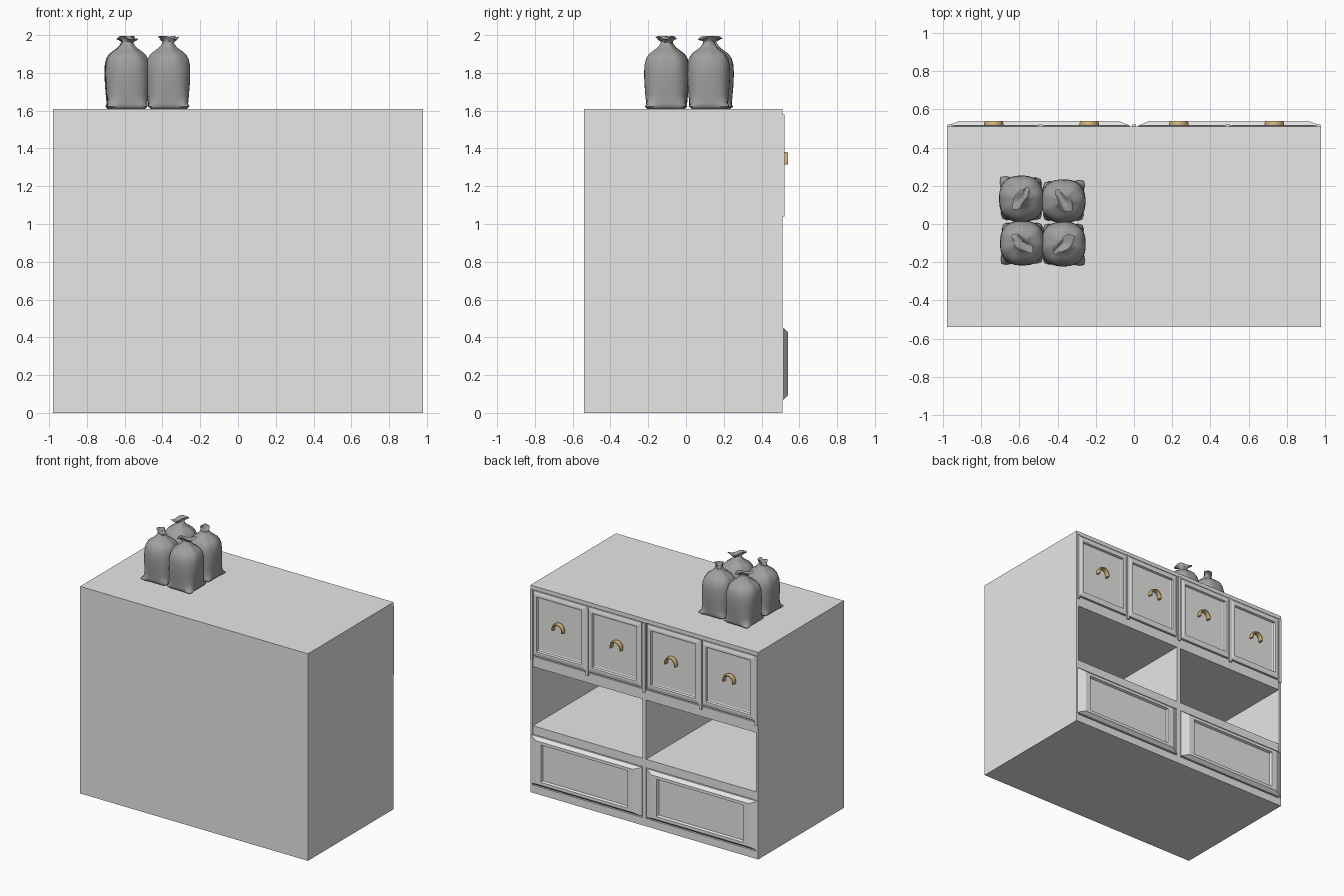
import bpy, bmesh, math

if "Cube" in bpy.data.objects:
    bpy.data.objects.remove(bpy.data.objects["Cube"])


def material(name, rgb):
    m = bpy.data.materials.new(name)
    m.diffuse_color = (*rgb, 1)
    m.use_nodes = True
    m.node_tree.nodes["Principled BSDF"].inputs["Base Color"].default_value = m.diffuse_color
    return m


GREY = material("cabinet_grey", (0.8, 0.8, 0.785))
DARK = material("sack_grey", (0.35, 0.35, 0.345))
GOLD = material("handle_gold", (0.68, 0.47, 0.20))


def finish(name, bm, mat, smooth=None):
    bmesh.ops.recalc_face_normals(bm, faces=bm.faces)
    me = bpy.data.meshes.new(name)
    bm.to_mesh(me)
    bm.free()
    me.materials.append(mat)
    ob = bpy.data.objects.new(name, me)
    bpy.context.collection.objects.link(ob)
    if smooth:
        bpy.ops.object.select_all(action='DESELECT')
        ob.select_set(True)
        bpy.context.view_layer.objects.active = ob
        bpy.ops.object.shade_smooth_by_angle(angle=math.radians(smooth))
    return ob


def box(name, x0, x1, y0, y1, z0, z1, mat=GREY):
    bm = bmesh.new()
    bmesh.ops.create_cube(bm, size=1)
    for v in bm.verts:
        v.co = ((x0 + x1) / 2 + v.co.x * (x1 - x0),
                (y0 + y1) / 2 + v.co.y * (y1 - y0),
                (z0 + z1) / 2 + v.co.z * (z1 - z0))
    return finish(name, bm, mat)


def loft(bm, rings):
    """Skin closed rings of points and cap both ends."""
    rows = [[bm.verts.new(p) for p in ring] for ring in rings]
    n = len(rows[0])
    for a, b in zip(rows, rows[1:]):
        for i in range(n):
            j = (i + 1) % n
            bm.faces.new((a[i], a[j], b[j], b[i]))
    bm.faces.new(rows[0])
    bm.faces.new(rows[-1])


def framed_panel(name, x0, x1, z0, z1, steps):
    """Moulded front from concentric rectangles: (inset x, inset z, y)."""
    bm = bmesh.new()
    loft(bm, [[(x0 + a, y, z0 + b), (x1 - a, y, z0 + b),
               (x1 - a, y, z1 - b), (x0 + a, y, z1 - b)] for a, b, y in steps])
    return finish(name, bm, GREY)


# Cabinet carcass, open toward +y
for s, label in ((-1, "left"), (1, "right")):
    xa, xb = sorted((s * 0.96, s * 0.98))
    box(label + "_side", xa, xb, -0.54, 0.512, 0, 1.61)
box("cabinet_top", -0.96, 0.96, -0.54, 0.512, 1.58, 1.61)
box("cabinet_bottom", -0.96, 0.96, -0.54, 0.512, 0, 0.06)
box("plain_wall", -0.96, 0.96, -0.54, -0.52, 0.06, 1.58)
box("centre_divider", -0.015, 0.015, -0.52, 0.512, 0.06, 1.58)
for s, label in ((-1, "left"), (1, "right")):
    xa, xb = sorted((s * 0.015, s * 0.96))
    box(label + "_shelf", xa, xb, -0.52, 0.51, 0.455, 0.52)
    box(label + "_upper_shelf", xa, xb, -0.52, 0.51, 0.98, 1.06)

    # Low wide drawer front with sloped raised frame
    xa, xb = sorted((s * 0.02, s * 0.975))
    framed_panel(label + "_wide_drawer", xa, xb, 0.07, 0.45,
                 [(0, 0, 0.49), (0, 0, 0.515), (0.06, 0.022, 0.54),
                  (0.105, 0.045, 0.54), (0.112, 0.052, 0.522)])

    # Two small drawers, each with a moulded frame
    for k, (a, b) in enumerate(((0.025, 0.48), (0.50, 0.955))):
        xa, xb = sorted((s * a, s * b))
        framed_panel(f"{label}_small_drawer_{k}", xa, xb, 1.07, 1.575,
                     [(0, 0, 0.49), (0, 0, 0.514), (0.02, 0.025, 0.52),
                      (0.035, 0.04, 0.52), (0.04, 0.045, 0.505),
                      (0.05, 0.055, 0.502)])

        # Arched pull
        cx = s * (0.235 if k == 0 else 0.735)
        bm = bmesh.new()
        rings = []
        for i in range(17):
            t = math.pi * (-0.06 + 1.12 * i / 16)
            c, d = math.cos(t), math.sin(t)
            ring = []
            for j in range(8):
                q = 2 * math.pi * (j + 0.5) / 8
                r = 0.043 + 0.008 * math.cos(q)
                ring.append((cx + r * c, 0.521 + 0.021 * math.sin(q),
                             1.325 + 1.12 * r * d))
            rings.append(ring)
        loft(bm, rings)
        finish(f"{label}_pull_{k}", bm, GOLD, 50)

# Upright strips between the small drawers
for i, x in enumerate((-0.965, -0.49, 0, 0.49, 0.965)):
    box(f"upright_strip_{i}", x - 0.011, x + 0.011, 0.50, 0.522, 1.04, 1.58)


# Tied sacks: height, half width, squareness, pointed base corner
BODY = [(0, 0.094, 4, 0.22), (0.012, 0.106, 4, 0.22), (0.03, 0.106, 3.6, 0.06),
        (0.07, 0.110, 3.0, 0), (0.13, 0.115, 2.7, 0), (0.19, 0.117, 2.5, 0),
        (0.235, 0.115, 2.4, 0), (0.265, 0.107, 2.3, 0), (0.288, 0.093, 2.2, 0),
        (0.305, 0.073, 2, 0), (0.320, 0.052, 2, 0), (0.335, 0.038, 2, 0),
        (0.348, 0.030, 2, 0)]
# Flared tie: height, long radius, short radius
FLARE = [(0.356, 0.034, 0.022), (0.366, 0.052, 0.026),
         (0.375, 0.070, 0.030), (0.377, 0.062, 0.022), (0.362, 0.020, 0.008)]


def sack(name, cx, cy, sx, sy, turn, phase):
    n = 40
    ox, oy = (-1 if cx < -0.48 else 1), (-1 if cy < 0 else 1)
    rings = []
    for z, r, p, tip in BODY:
        ring = []
        for i in range(n):
            a = 2 * math.pi * i / n
            c, s = math.cos(a), math.sin(a)
            k = r / (abs(c) ** p + abs(s) ** p) ** (1 / p)
            # the corner facing out of the group pokes out most
            out = 1 if c * ox > 0 and s * oy > 0 else 0.5
            k *= 1 + tip * out * abs(math.sin(2 * a)) ** 10
            # soft gathers toward the neck
            k *= 1 + 0.05 * max(0, (z - 0.2) / 0.15) * math.sin(7 * a + phase)
            ring.append((cx + k * c * sx, cy + k * s * sy, 1.61 + z))
        rings.append(ring)
    ct, st = math.cos(turn), math.sin(turn)
    for z, ra, rb in FLARE:
        ring = []
        for i in range(n):
            a = 2 * math.pi * i / n
            # keep ring start aligned with the body while turning the ellipse
            u = ra * math.cos(a - turn)
            v = rb * math.sin(a - turn) * (1 + 0.25 * math.sin(3 * a + phase))
            v += 1.8 * u * u * math.cos(phase)
            lift = 0.010 * math.sin(50 * u + phase) * (ra / 0.070)
            ring.append((cx + u * ct - v * st, cy + u * st + v * ct,
                         1.61 + z + lift))
        rings.append(ring)
    bm = bmesh.new()
    loft(bm, rings)
    finish(name, bm, DARK, 60)


sack("sack_1", -0.590, 0.132, 1.0, 1.04, math.radians(55), 0.3)
sack("sack_2", -0.370, 0.120, 0.99, 0.97, math.radians(-55), 1.2)
sack("sack_3", -0.585, -0.100, 1.0, 1.0, math.radians(-40), 2.4)
sack("sack_4", -0.370, -0.105, 1.0, 1.0, math.radians(42), 3.5)
